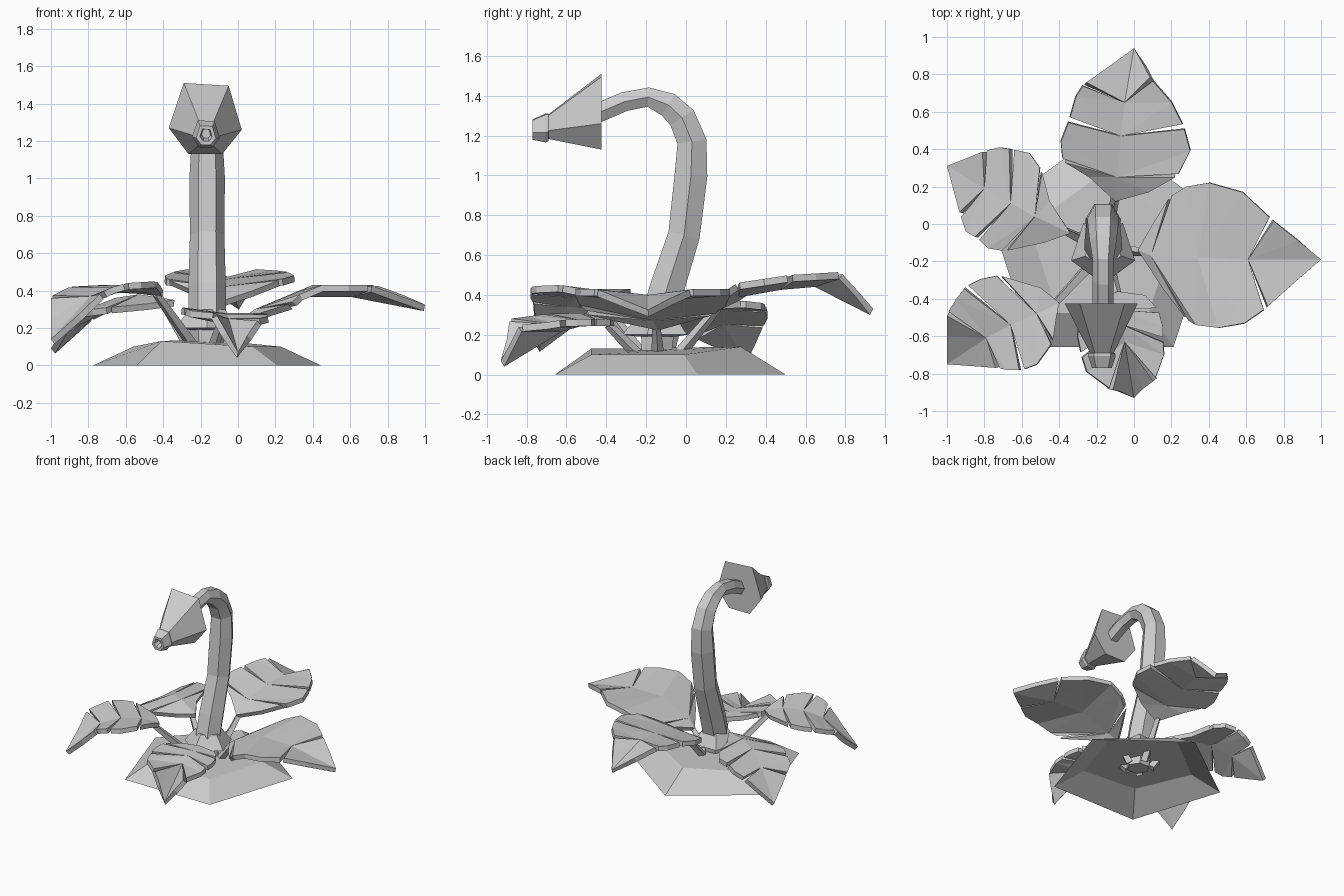
import bpy, bmesh, math
from mathutils import Vector

if "Cube" in bpy.data.objects:
    bpy.data.objects.remove(bpy.data.objects["Cube"])

CX, CY = -0.165, -0.14          # plant centre
grey = bpy.data.materials.new("soft_grey")
grey.diffuse_color = (0.6, 0.6, 0.6, 1)
grey.use_nodes = True
grey.node_tree.nodes["Principled BSDF"].inputs["Base Color"].default_value = grey.diffuse_color


def finish(name, bm, recalc=True):
    bmesh.ops.remove_doubles(bm, verts=bm.verts[:], dist=0.0005)
    if recalc:
        bmesh.ops.recalc_face_normals(bm, faces=bm.faces[:])
    me = bpy.data.meshes.new(name)
    bm.to_mesh(me)
    bm.free()
    me.materials.append(grey)
    ob = bpy.data.objects.new(name, me)
    bpy.context.collection.objects.link(ob)
    return ob


def loft(name, rings, cap_start=True, cap_end=True):
    """Skin a list of equal-sized point rings."""
    bm = bmesh.new()
    vs = [[bm.verts.new(p) for p in r] for r in rings]
    n = len(vs[0])
    for a, b in zip(vs, vs[1:]):
        for i in range(n):
            bm.faces.new((a[i], a[(i + 1) % n], b[(i + 1) % n], b[i]))
    if cap_start:
        bm.faces.new(vs[0])
    if cap_end:
        bm.faces.new(vs[-1])
    return finish(name, bm)


def tube(name, pts, radii, sides):
    """Tapered tube along a path, kept upright by the x axis."""
    pts = [Vector(p) for p in pts]
    rings = []
    for i, p in enumerate(pts):
        t = (pts[min(i + 1, len(pts) - 1)] - pts[max(i - 1, 0)]).normalized()
        u = (Vector((1, 0, 0)) - t * t.x).normalized()
        v = t.cross(u)
        rings.append([p + radii[i] * (u * math.cos(a) + v * math.sin(a))
                      for a in (math.tau * k / sides for k in range(sides))])
    return loft(name, rings)


def polygon(r, z, first, n=5):
    zs = z if isinstance(z, (list, tuple)) else [z] * n
    return [(CX + r * math.cos(math.radians(first + 360 / n * k)),
             CY + r * math.sin(math.radians(first + 360 / n * k)), zs[k]) for k in range(n)]


# Pentagonal ground mound, open underneath
loft("mound", [polygon(0.64, 0, 18),
               polygon(0.415, [0.10, 0.14, 0.10, 0.13, 0.10], 18)], cap_start=False)

# Flared collar around the foot of the stalk
loft("stalk_collar", [polygon(0.10, 0.19, -18), polygon(0.18, 0.20, -18),
                      polygon(0.10, 0.30, -18)])

# Curved main stalk: (y, z, radius)
stalk = [(-.15, .07, .085), (-.14, .27, .10), (-.10, .42, .10), (-.01, .70, .092),
         (.025, 1.0, .095), (.03, 1.17, .085), (-.02, 1.29, .08), (-.09, 1.355, .072),
         (-.19, 1.393, .056), (-.31, 1.37, .056), (-.45, 1.31, .056)]
tube("stalk", [(CX, y, z) for y, z, r in stalk], [r for y, z, r in stalk], 6)

# Bell-shaped bloom, wide at the back and narrowing to a hollow mouth
bell = [(-.12, .18), (.12, .165), (.19, -.07), (.085, -.20), (-.095, -.20), (-.20, -.06)]


def bell_ring(y, z, s):
    return [(CX - 0.005 + x * s, y, z + h * s) for x, h in bell]


loft("bloom", [bell_ring(-.425, 1.33, 1.0), bell_ring(-.70, 1.245, .30)])
loft("bloom_mouth", [bell_ring(-.69, 1.245, .36), bell_ring(-.705, 1.242, .38),
                     bell_ring(-.77, 1.233, .27), bell_ring(-.77, 1.233, .17),
                     bell_ring(-.72, 1.24, .12)])


def leaf(name, ribs, left, right, lifts, slits=(1, 2, 3), thick=0.035):
    """Split leaf: panels between rib points, separated by slits at the rim."""
    ribs = [Vector(r) for r in ribs]
    bm = bmesh.new()
    last = 2 * (len(ribs) - 1)
    for side, lift in ((left, lifts[0]), (right, lifts[1])):
        rim = [ribs[0]]
        for j, (x, y) in enumerate(side, 1):
            z = (ribs[j // 2].z + ribs[(j + 1) // 2].z) / 2
            ease = 0.5 if j in (1, last - 1) else 1
            rim.append(Vector((x, y, z + lift * ease)))
        rim.append(ribs[-1])
        for k in range(len(ribs) - 1):
            a, b = ribs[k], ribs[k + 1]
            p, q, r = rim[2 * k:2 * k + 3]
            if k in slits:
                p = p + (q - p).normalized() * 0.015
            if k + 1 in slits:
                r = r + (q - r).normalized() * 0.015
            for tri in ((a, p, q), (a, q, b), (b, q, r)):
                if (tri[1] - tri[0]).cross(tri[2] - tri[0]).length < 1e-5:
                    continue
                f = bm.faces.new([bm.verts.new(c) for c in tri])
                f.normal_update()
                if f.normal.z < 0:
                    f.normal_flip()
    ob = finish(name, bm, recalc=False)
    m = ob.modifiers.new("thickness", 'SOLIDIFY')
    m.thickness, m.offset = thick, -1
    # Leaf stem from the mound to the leaf base
    d = Vector((ribs[0].x - CX, ribs[0].y - CY, 0)).normalized()
    foot = Vector((CX, CY, 0.08)) + d * 0.09
    top = ribs[0].lerp(ribs[1], 0.3) - Vector((0, 0, 0.03))
    tube(name + "_stem", [foot, top], [0.033, 0.022], 4)


leaf("back_leaf",
     [(-.10, .12, .34), (-.09, .25, .42), (-.07, .47, .46), (-.05, .65, .475), (0, .94, .33)],
     [(-.24, .25), (-.38, .335), (-.39, .44), (-.345, .555), (-.31, .68), (-.265, .75), (-.13, .845)],
     [(.08, .17), (.23, .255), (.30, .39), (.265, .52), (.20, .65), (.09, .775), (.045, .86)],
     (.04, .04))

leaf("right_leaf",
     [(.02, -.14, .25), (.09, -.17, .30), (.34, -.18, .40), (.61, -.19, .40), (1, -.19, .325)],
     [(.10, .0), (.19, .145), (.28, .20), (.40, .22), (.58, .17), (.735, .025), (.88, -.09)],
     [(.15, -.34), (.28, -.51), (.33, -.54), (.45, -.555), (.59, -.53), (.705, -.45), (.85, -.32)],
     (.03, .03), slits=(1, 3))

leaf("left_back_leaf",
     [(-.34, -.05, .35), (-.53, .04, .38), (-.66, .11, .36), (-.80, .19, .28), (-1, .31, .09)],
     [(-.48, -.10), (-.69, -.145), (-.78, -.13), (-.84, -.075), (-.90, -.04), (-.93, .05), (-.965, .18)],
     [(-.45, .12), (-.495, .29), (-.56, .38), (-.655, .40), (-.72, .41), (-.80, .39), (-.90, .35)],
     (-.07, -.01))

leaf("left_front_leaf",
     [(-.40, -.42, .40), (-.52, -.48, .43), (-.66, -.54, .42), (-.79, -.61, .37), (-1, -.75, .14)],
     [(-.415, -.50), (-.435, -.63), (-.52, -.75), (-.60, -.78), (-.68, -.78), (-.73, -.77), (-.86, -.76)],
     [(-.50, -.34), (-.72, -.275), (-.82, -.295), (-.90, -.335), (-.95, -.40), (-1, -.48), (-1, -.60)],
     (.02, .0))

leaf("front_leaf",
     [(-.09, -.36, .28), (-.07, -.46, .28), (-.06, -.54, .275), (-.05, -.63, .25), (0, -.93, .07)],
     [(.06, -.38), (.13, -.46), (.155, -.55), (.155, -.62), (.16, -.70), (.11, -.835), (.05, -.88)],
     [(-.20, -.42), (-.29, -.52), (-.30, -.60), (-.28, -.70), (-.25, -.79), (-.12, -.885), (-.06, -.90)],
     (.0, .03))
